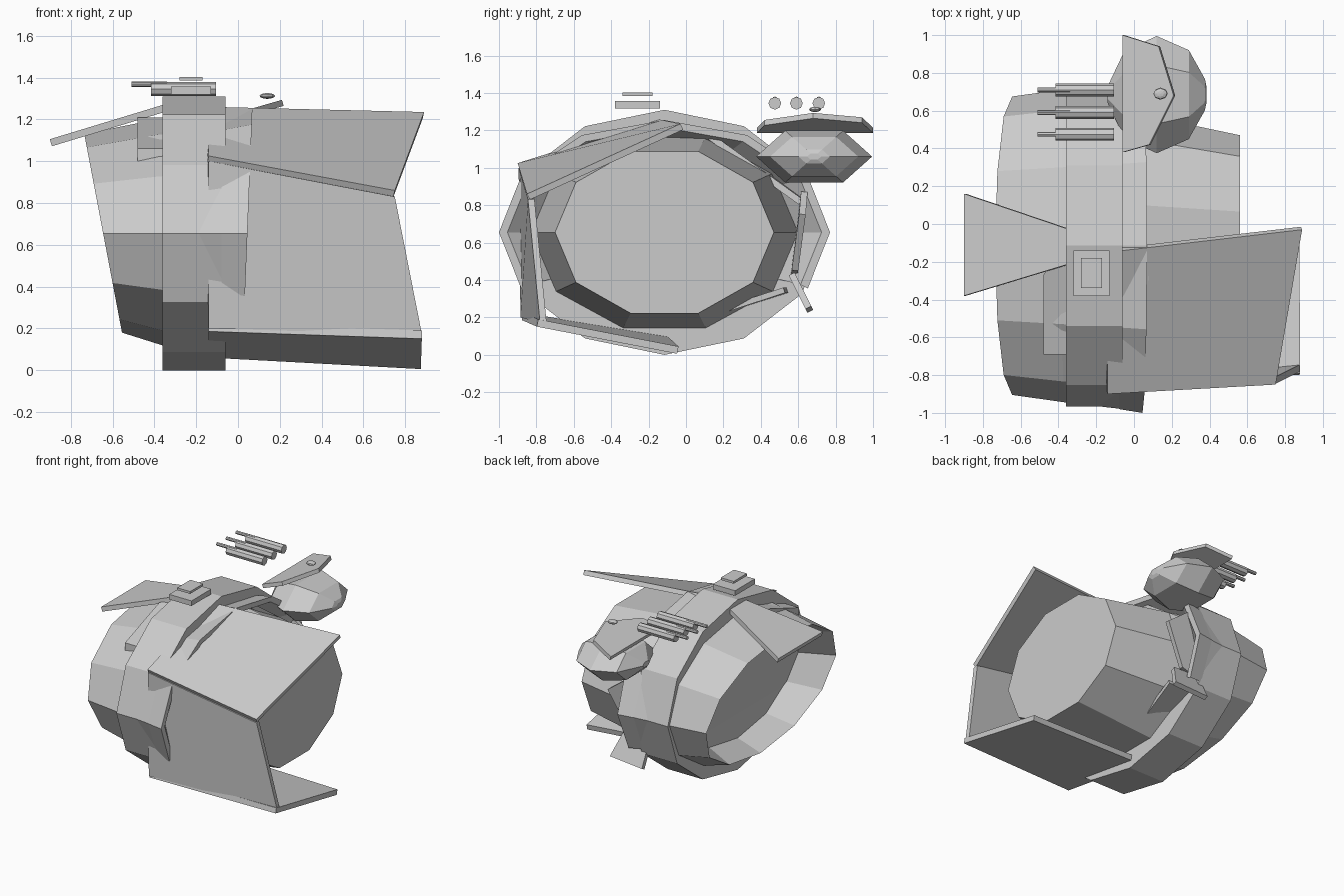
import bpy, bmesh, math
from mathutils import Vector

if "Cube" in bpy.data.objects:
    bpy.data.objects.remove(bpy.data.objects["Cube"])

grey = bpy.data.materials.new("hull_grey")
grey.diffuse_color = (0.6, 0.6, 0.6, 1)
grey.use_nodes = True
grey.node_tree.nodes["Principled BSDF"].inputs["Base Color"].default_value = grey.diffuse_color
CY, CZ = -0.115, 0.655


def finish(name, bm):
    bmesh.ops.recalc_face_normals(bm, faces=bm.faces)
    me = bpy.data.meshes.new(name)
    bm.to_mesh(me)
    bm.free()
    me.materials.append(grey)
    ob = bpy.data.objects.new(name, me)
    bpy.context.collection.objects.link(ob)
    return ob


def loft(name, rings, caps=(True, True), skip=()):
    """Bridge equal-length rings of points; skip drops side facets by index."""
    bm = bmesh.new()
    vs = [[bm.verts.new(p) for p in r] for r in rings]
    n = len(vs[0])
    for a, b in zip(vs, vs[1:]):
        for i in range(n):
            if i not in skip:
                j = (i + 1) % n
                bm.faces.new((a[i], a[j], b[j], b[i]))
    if caps[0]:
        bm.faces.new(vs[0])
    if caps[1]:
        bm.faces.new(vs[-1])
    return finish(name, bm)


def ring(x, ry, rz, n=12, tilt=0.0, cy=CY, cz=CZ):
    pts = []
    for i in range(n):
        t = 2 * math.pi * i / n
        z = rz * math.sin(t)
        pts.append((x - tilt * z, cy + ry * math.cos(t), cz + z))
    return pts


def plate(name, pts, thick):
    """Flat panel hanging below (or behind) its outline."""
    p = [Vector(q) for q in pts]
    nrm = (p[1] - p[0]).cross(p[2] - p[0]).normalized() * thick
    return loft(name, [p, [q - nrm for q in p]])


def box(name, x0, x1, y0, y1, z0, z1):
    lo = [(x0, y0, z0), (x1, y0, z0), (x1, y1, z0), (x0, y1, z0)]
    return loft(name, [lo, [(x, y, z1) for x, y, z in lo]])


# Main drum with a recessed, slanted left mouth
loft("main_drum", [ring(-0.40, 0.68, 0.40, tilt=0.18),
                   ring(-0.645, 0.79, 0.475, tilt=0.19),
                   ring(-0.36, 0.83, 0.545, tilt=0.05),
                   ring(-0.06, 0.865, 0.57)])
# Raised hoop around the drum
loft("hoop", [ring(-0.36, 0.85, 0.655), ring(-0.06, 0.85, 0.655)])
# Flared collar, broken away underneath
loft("collar", [ring(-0.08, 0.865, 0.57), ring(0.045, 0.885, 0.60, tilt=-.04),
                ring(0.045, 0.84, 0.56, tilt=-.04), ring(-0.06, 0.70, 0.50)],
     caps=(False, False), skip=(7, 8, 9, 10))
# Right drum, ten sided
loft("right_drum", [ring(-0.08, 0.72, 0.54, 10), ring(0.56, 0.585, 0.455, 10)])

# Saddle slab over the front shoulder
outline = [(-.48, -.69), (.04, -.69), (.08, -.28), (.0, -.13), (-.38, -.13), (-.48, -.27)]
top = [(x, y, min(1.06 + (y + .69) * .36, 1.21)) for x, y in outline]
loft("shoulder_saddle", [[(x, y, z - 0.15) for x, y, z in top], top])

# Left fin
plate("left_fin", [(-.90, -.38, 1.105), (-.34, -.21, 1.275),
                   (-.34, -.03, 1.275), (-.90, .16, 1.105)], 0.035)

# Three large shield panels on the right
plate("upper_shield", [(-.14, -.90, 1.025), (.75, -.85, .86),
                       (.89, -.03, 1.235), (-.14, -.15, 1.26)], 0.035)
plate("front_shield", [(-.14, -.885, .20), (.88, -.78, .17),
                       (.75, -.845, .83), (-.14, -.895, 1.00)], 0.035)
plate("lower_shield", [(-.14, -.87, .225), (.88, -.79, .19),
                       (.875, -.04, .045), (-.14, -.10, .10)], 0.04)

# Broken shield stumps at the back
plate("back_upper_stump", [(-.10, .14, 1.18), (.03, .14, 1.18),
                           (.07, .64, .82), (-.10, .66, .82)], 0.035)
plate("back_stump", [(-.06, .65, .87), (.06, .65, .87), (.22, .64, .75),
                     (.06, .60, .45), (-.06, .595, .42)], 0.035)
plate("back_lower_stump", [(-.10, .68, .24), (-.10, .58, .44),
                           (.12, .58, .44), (.18, .67, .26)], 0.035)
plate("lower_stump", [(-.10, .0, .19), (.04, .0, .19),
                      (.12, .52, .36), (-.10, .54, .36)], 0.03)

# Stacked roof hatch with a floating lid
box("hatch_base", -.32, -.13, -.38, -.14, 1.318, 1.357)
box("hatch_lid", -.28, -.17, -.34, -.18, 1.385, 1.403)

# Triple gun battery
for k, y in enumerate((0.475, 0.59, 0.71)):
    loft(f"gun_body_{k}", [ring(x, .034, .034, 8, cy=y, cz=1.345) for x in (-.415, -.105)])
    loft(f"gun_barrel_{k}", [ring(x, .013, .013, 8, cy=y, cz=1.368) for x in (-.51, -.34)])

# Rear pod: six-sided egg lying along x
profile = [(-.14, .14), (-.05, .75), (.12, 1.0), (.29, .76), (.375, .27), (.385, .12)]
loft("pod", [ring(x, .31 * s, .16 * s, 6, cy=.685, cz=1.06) for x, s in profile])
# Tilted pod roof
roof = [(-.06, .38), (.08, .42), (.21, .68), (.13, .94), (-.06, 1.0)]
plate("pod_roof", [(x, y, 1.215 + (x + .06) * .29) for x, y in roof], 0.03)

# Roof sensor
bm = bmesh.new()
bmesh.ops.create_uvsphere(bm, u_segments=8, v_segments=6, radius=1)
for v in bm.verts:
    v.co = (.14 + v.co.x * .037, .69 + v.co.y * .032, 1.312 + v.co.z * .014)
finish("roof_sensor", bm)
